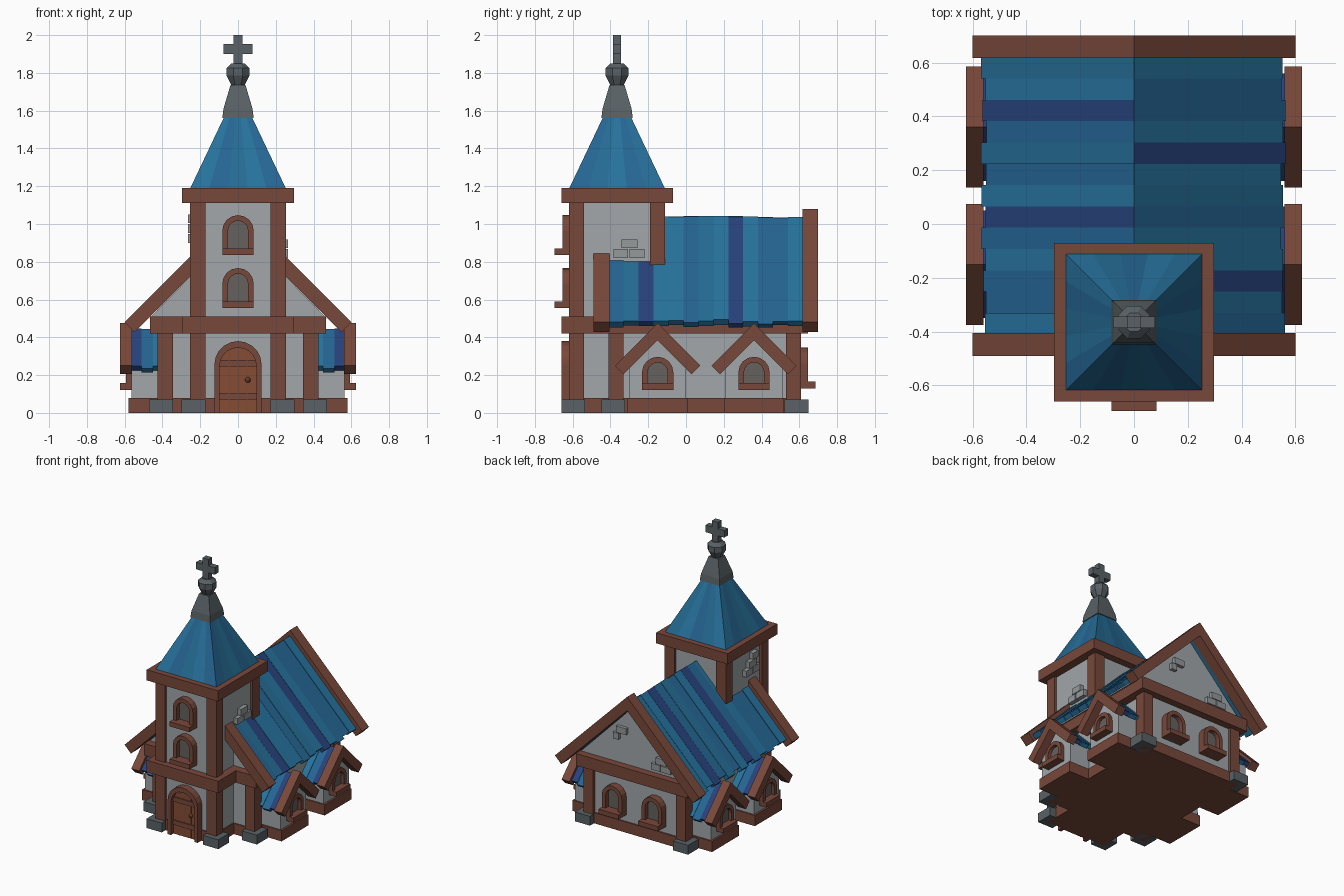
import bpy, bmesh, math, random
from mathutils import Matrix, Vector

if "Cube" in bpy.data.objects:
    bpy.data.objects.remove(bpy.data.objects["Cube"])

random.seed(4)


def mat(name, *c):
    m = bpy.data.materials.new(name)
    m.diffuse_color = (*c, 1)
    m.use_nodes = True
    m.node_tree.nodes["Principled BSDF"].inputs["Base Color"].default_value = m.diffuse_color
    return m


WOOD = mat("wood", .19, .065, .043)
PLANK = mat("door_plank", .24, .075, .035)
WALL = mat("plaster", .36, .385, .40)
BRICK = mat("brick", .30, .32, .33)
STONE = mat("stone", .10, .12, .13)
PANE = mat("pane", .13, .12, .11)
BLUES = [mat("roof_a", .02, .17, .34), mat("roof_b", .018, .13, .29), mat("roof_c", .018, .15, .30)]
DARK = mat("roof_dark", .02, .055, .20)


def make(name, verts, faces, m):
    bm = bmesh.new()
    vs = [bm.verts.new(v) for v in verts]
    for f in faces:
        bm.faces.new([vs[i] for i in f])
    bmesh.ops.recalc_face_normals(bm, faces=bm.faces)
    me = bpy.data.meshes.new(name)
    bm.to_mesh(me)
    bm.free()
    me.materials.append(m)
    ob = bpy.data.objects.new(name, me)
    bpy.context.collection.objects.link(ob)
    return ob


def prism(name, pts, d0, d1, m, M=Matrix()):
    """Profile (across, up) extruded outward (local -y) from d0 to d1."""
    n = len(pts)
    vs = [M @ Vector((u, -d, v)) for d in (d0, d1) for u, v in pts]
    fs = [list(range(n)), list(range(n, 2 * n))]
    fs += [[i, (i + 1) % n, n + (i + 1) % n, n + i] for i in range(n)]
    return make(name, vs, fs, m)


def box(name, x0, x1, y0, y1, z0, z1, m, M=Matrix()):
    return prism(name, [(x0, z0), (x1, z0), (x1, z1), (x0, z1)], -y1, -y0, m, M)


def facing(deg, x, y, z=0):
    return Matrix.Translation((x, y, z)) @ Matrix.Rotation(math.radians(deg), 4, 'Z')


def chevron(top, w, t):
    return [(0, top), (w, top - w), (w - t, top - w - t), (0, top - 2 * t),
            (t - w, top - w - t), (-w, top - w)]


def arch(w, h, n=8):
    return [(-w, 0)] + [(-w * math.cos(math.pi * i / n), h - w + w * math.sin(math.pi * i / n))
                        for i in range(n + 1)] + [(w, 0)]


def window(M, h, w=.083, t=.03):
    prism("window_frame", arch(w, h) + arch(w - t, h - t)[::-1], -.02, .045, WOOD, M)
    prism("window_pane", arch(w - t + .003, h - t + .003), -.02, .012, PANE, M)
    box("window_sill", -w, w, -.085, .02, 0, .035, WOOD, M)


def lathe(name, prof, n, x, y, m):
    k = math.pi / n
    vs = [(x + r / math.cos(k) * math.cos(k + 2 * k * i), y + r / math.cos(k) * math.sin(k + 2 * k * i), z)
          for r, z in prof for i in range(n)]
    fs = [[j * n + i, j * n + (i + 1) % n, (j + 1) * n + (i + 1) % n, (j + 1) * n + i]
          for j in range(len(prof) - 1) for i in range(n)]
    fs += [list(range(n)), list(range(len(vs) - n, len(vs)))]
    return make(name, vs, fs, m)


TY = -.365  # tower centre

# nave body, plinth, band, gable boards
prism("nave_walls", [(-.4, 0.02), (.4, 0.02), (.4, .5), (.47, .5), (0, .98), (-.47, .5), (-.4, .5)], -.59, .39, WALL)
box("nave_plinth", -.415, .415, -.40, .60, 0, .08, WOOD)
box("nave_band", -.465, .465, -.45, .645, .42, .51, WOOD)
prism("front_gable_board", chevron(1.08, .60, .052), .405, .49, WOOD)
prism("back_gable_board", chevron(1.08, .60, .052), -.70, -.617, WOOD)

# tower body, plinth, bands
box("tower_walls", -.235, .235, TY - .24, TY + .24, .02, 1.15, WALL)
box("tower_plinth", -.245, .245, TY - .25, TY + .2, 0, .08, WOOD)
box("tower_band", -.297, .297, TY - .295, TY + .1, .42, .51, WOOD)
box("tower_cornice", -.297, .297, TY - .295, TY + .295, 1.11, 1.19, WOOD)

# corner posts with stone feet
for s in (-1, 1):
    for y in (-.37, .57):
        x = s * .385
        box("nave_post", x - .04, x + .04, y - .04, y + .04, 0, .45, WOOD)
        fx, fy = s * .408, y + (-.015 if y < 0 else .015)
        box("stone_foot", fx - .063, fx + .063, fy - .063, fy + .063, 0, .07, STONE)
    for y in (-.58, -.15):
        x = s * .213
        box("tower_post", x - .041, x + .041, y - .04, y + .04, 0, 1.12, WOOD)
    box("tower_foot", s * .235 - .063, s * .235 + .063, -.66, -.535, 0, .07, STONE)

# main roof planks, both slopes
Y0, N = -.41, 13
STEP = 1.03 / N
for s in (-1, 1):
    for i in range(N):
        m = DARK if i in ((2, 8) if s > 0 else (5, 10)) else random.choice(BLUES)
        L, d = random.uniform(.545, .572), random.uniform(-.006, .004)
        y = Y0 + i * STEP
        pts = [(0, 1.038 + d), (s * L, 1.038 - L + d), (s * (L - .025), 1.013 - L), (0, .985)]
        prism("roof_plank", pts, -(y + STEP), -y, m)

# side bays with little gabled roofs
for s in (-1, 1):
    for y in (-.15, .36):
        M = facing(90 * s, 0, y)
        prism("bay_walls", [(-.15, .02), (.15, .02), (.15, .26), (0, .41), (-.15, .26)], .36, .565, WALL, M)
        box("bay_plinth", -.16, .16, -.58, -.36, 0, .08, WOOD, M)
        prism("bay_gable_board", chevron(.475, .225, .045), .56, .625, WOOD, M)
        for k, (a, b) in enumerate(((.38, .45), (.45, .51), (.51, .57))):
            w = .2 + .008 * (k % 2)
            prism("bay_roof", chevron(.447 - .004 * (k % 2), w, .022), a, b, BLUES[k] if k < 2 else DARK, M)
        window(facing(90 * s, s * .56, y, .122) @ Matrix.Scale(.75, 4, (0, 1, 0)), .175)

# tower and back windows
for z in (.555, .835):
    window(facing(0, 0, TY - .245, z), .212)
for x in (-.165, .165):
    window(facing(180, x, .60, .13), .215)

# door
M = facing(0, 0, TY - .24)
prism("door_frame", arch(.125, .38, 10) + arch(.097, .345, 10)[::-1], -.02, .053, WOOD, M)
prism("door_panel", arch(.1, .348, 10), -.02, .022, PLANK, M)
for x in (-.048, 0, .048):
    box("door_groove", x - .0025, x + .0025, -.024, 0, 0, .315, WOOD, M)
for z in (.07, .245):
    box("door_strap", -.097, .097, -.03, 0, z, z + .035, WOOD, M)
bpy.ops.mesh.primitive_uv_sphere_add(segments=8, ring_count=6, radius=.015, location=(.052, TY - .27, .175))
bpy.context.object.name = "door_knob"
bpy.context.object.data.materials.append(WOOD)

# exposed bricks on the tower sides and back gable
def bricks(M, cells):
    for u, v, w in cells:
        box("brick", u - w / 2, u + w / 2, -.025, .02, v, v + .047, BRICK, M)


TRIO = [(-.045, 0, .075), (.04, 0, .08), (0, .052, .085)]
bricks(facing(90, .24, -.3, .82), TRIO)
bricks(facing(-90, -.24, -.42, .9), TRIO + [(.03, .104, .06)])
bricks(facing(180, .13, .59, .69), [(-.025, 0, .045), (.02, .052, .085)])
bricks(facing(180, -.22, .59, .54), TRIO)

# spire: four sloping sides split into coloured strips
K = 5
for side in range(4):
    M = facing(90 * side, 0, TY)
    for i in range(K):
        a, b = -1 + 2 * i / K, -1 + 2 * (i + 1) / K
        vs = [M @ Vector(v) for v in ((a * .255, -.255, 1.185), (b * .255, -.255, 1.185),
                                      (b * .072, -.072, 1.57), (a * .072, -.072, 1.57), (0, 0, 1.185), (0, 0, 1.57))]
        make("spire_strip", vs, [(0, 1, 2, 3), (0, 1, 4), (2, 3, 5), (0, 3, 5, 4), (1, 2, 5, 4)],
             BLUES[(i + side) % 3])

# finial and cross
lathe("finial_base", [(.083, 1.56), (.077, 1.61), (.04, 1.735)], 4, 0, TY, STONE)
lathe("finial_ball", [(.03, 1.725), (.06, 1.785), (.06, 1.825), (.035, 1.85)], 8, 0, TY, STONE)
a, b = .025, .078
cross = [(-a, 1.84), (a, 1.84), (a, 1.90), (b, 1.90), (b, 1.953), (a, 1.953),
         (a, 2), (-a, 2), (-a, 1.953), (-b, 1.953), (-b, 1.90), (-a, 1.90)]
prism("cross", cross, -TY - .022, -TY + .022, STONE)
